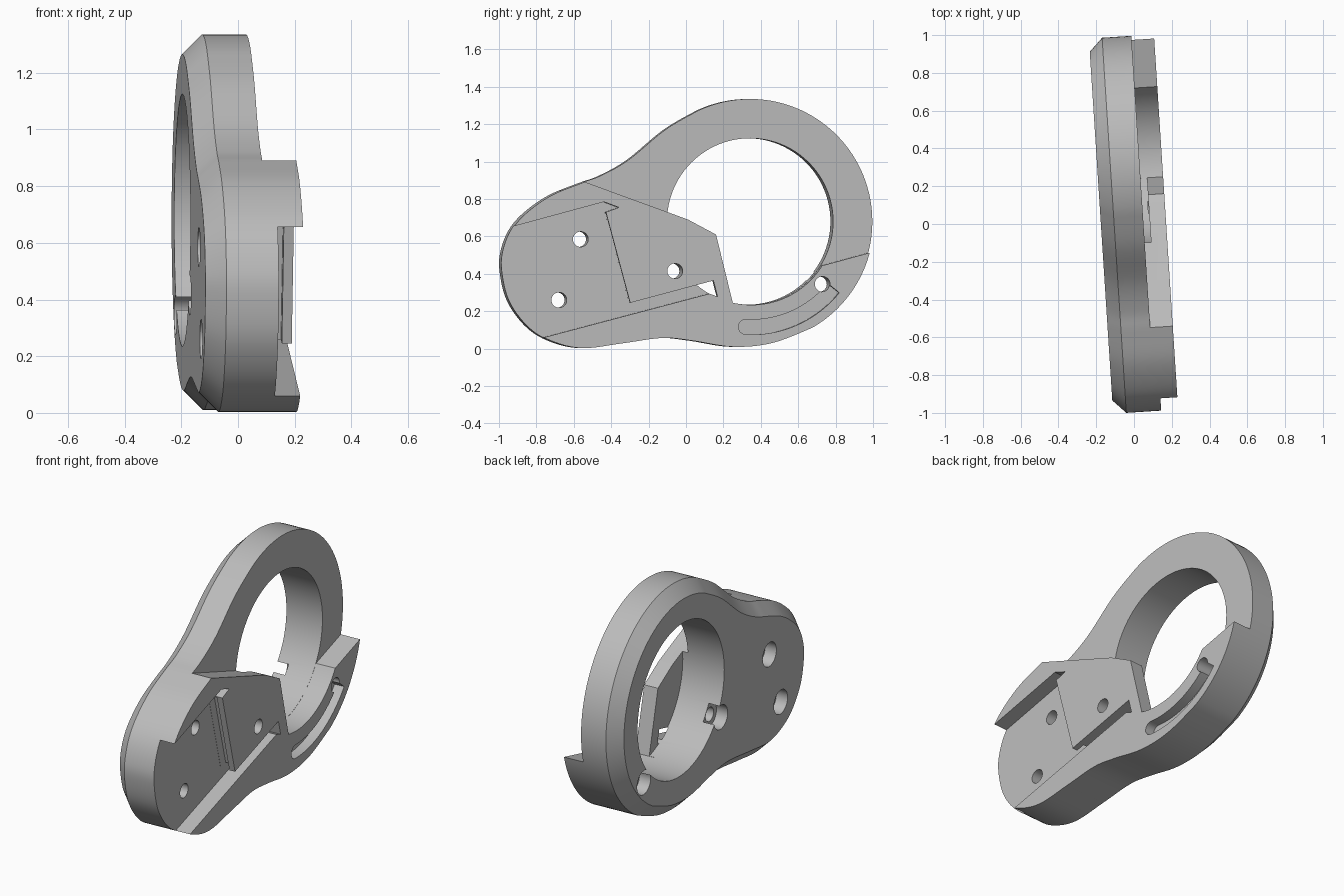
import bpy, bmesh, math
from mathutils import Vector

if "Cube" in bpy.data.objects:
    bpy.data.objects.remove(bpy.data.objects["Cube"], do_unlink=True)

# Plate coordinates: depth runs along x, the profile lies in y and z
BACK, RING_FACE, FLOOR, FRONT = -0.175, 0.05, 0.08, 0.17
CHAMFER = 0.07
RING = Vector((0.34, 0.68))
HOLE_R, RIM_R = 0.445, 0.655

grey = bpy.data.materials.new("plain_grey")
grey.use_nodes = True
grey.diffuse_color = (0.5, 0.5, 0.5, 1)
bsdf = next(n for n in grey.node_tree.nodes if n.type == "BSDF_PRINCIPLED")
bsdf.inputs["Base Color"].default_value = (0.5, 0.5, 0.5, 1)


def arc(centre, radius, start, end, steps):
    angles = [math.radians(start + (end - start) * i / steps) for i in range(steps + 1)]
    return [Vector(centre) + radius * Vector((math.cos(a), math.sin(a))) for a in angles]


def circle(centre, radius, steps=32):
    return arc(centre, radius, 0, 360, steps)[:-1]


def spline(points, steps=6):
    """Smooth curve from the second point to the last but one."""
    pts = [Vector(p) for p in points]
    out = []
    for a, b, c, d in zip(pts, pts[1:], pts[2:], pts[3:]):
        for i in range(steps):
            t = i / steps
            out.append(0.5 * (2 * b + (c - a) * t + (2 * a - 5 * b + 4 * c - d) * t ** 2
                              + (3 * b - a - 3 * c + d) * t ** 3))
    return out


def inset(loop, amount):
    result = []
    for i, p in enumerate(loop):
        tangent = (loop[(i + 1) % len(loop)] - loop[i - 1]).normalized()
        result.append(p + amount * Vector((-tangent.y, tangent.x)))
    return result


def loft(name, sections):
    """Solid through (depth, loop) sections, closed at both ends."""
    bm = bmesh.new()
    rings = [[bm.verts.new((x, p[0], p[1])) for p in loop] for x, loop in sections]
    for low, high in zip(rings, rings[1:]):
        for i in range(len(low)):
            j = (i + 1) % len(low)
            bm.faces.new((low[i], low[j], high[j], high[i]))
    bm.faces.new(rings[0][::-1])
    bm.faces.new(rings[-1])
    bmesh.ops.recalc_face_normals(bm, faces=bm.faces)
    mesh = bpy.data.meshes.new(name)
    bm.to_mesh(mesh)
    bm.free()
    mesh.materials.append(grey)
    obj = bpy.data.objects.new(name, mesh)
    bpy.context.collection.objects.link(obj)
    return obj


# Body outline: round rim at one end, smooth lobe at the other
rim = arc(RING, RIM_R, -60, 115, 60)
lobe = [(-0.115, 1.17), (-0.31, 1.01), (-0.46, 0.925), (-0.57, 0.885), (-0.73, 0.82),
        (-0.86, 0.73), (-0.94, 0.64), (-0.985, 0.53), (-0.993, 0.42), (-0.955, 0.26),
        (-0.86, 0.125), (-0.74, 0.045), (-0.57, 0.003), (-0.355, 0.028), (-0.14, 0.057),
        (0.02, 0.043), (0.24, 0.01), (0.45, 0.03)]
outline = rim[:-1] + spline([rim[-2], rim[-1]] + lobe + [rim[0], rim[1]])
body = loft("latch_plate", [(BACK, inset(outline, CHAMFER)),
                            (BACK + CHAMFER, outline), (FRONT, outline)])


def cut(name, loop, low, high):
    cutter = loft(name, [(low, loop), (high, loop)])
    cutter.hide_render = True
    mod = body.modifiers.new(name, "BOOLEAN")
    mod.operation, mod.solver, mod.object = "DIFFERENCE", "EXACT", cutter
    bpy.context.view_layer.objects.active = body
    bpy.ops.object.modifier_apply(modifier=name)
    bpy.data.objects.remove(cutter, do_unlink=True)


# Large ring opening, stopping under the raised cap
cut("ring_opening", circle(RING, HOLE_R, 96), -0.3, FLOOR + 0.004)

# Lowered ring face, bounded by the cap and the lower lip
lowered = ([(-0.7, 0.945), (0, 0.69), (0.15, 0.61)]
           + arc(RING, HOLE_R + 0.001, -103, -32, 30)
           + [(1.1, 0.547), (1.2, 1.5), (-0.7, 1.5)])
cut("lowered_face", lowered, RING_FACE, 0.3)

# Slanted pocket with corner reliefs, and the undercut at its step
pocket = [(-1.2, 0.582), (-0.45, 0.785), (-0.37, 0.755), (-0.44, 0.73), (-0.31, 0.245),
          (0.136, 0.364), (0.158, 0.278), (0.115, 0.294), (-1.2, -0.053)]
cut("pocket", pocket, FLOOR, 0.3)
cut("undercut", [(-0.5, 0.7), (-0.39, 0.74), (-0.26, 0.258), (-0.4, 0.22)],
    FLOOR + 0.001, 0.135)

# Curved groove in the lower lip
groove = (arc(RING, 0.525, -93, -39, 28) + arc(RING, 0.605, -39, -93, 28))
cut("curved_groove", groove, FRONT - 0.06, 0.3)
cut("groove_end", circle(RING + Vector((-0.03, -0.564)), 0.04, 24), FRONT - 0.0601, 0.31)

# Screw holes with counterbores on the back
for hole in [(-0.57, 0.585), (-0.685, 0.26), (-0.07, 0.415), (0.72, 0.345)]:
    cut("screw_hole", circle(hole, 0.041), -0.31, 0.32)
    cut("counterbore", circle(hole, 0.07), -0.32, BACK + 0.07)

# Slight turn about the upright axis
body.rotation_euler.z = math.radians(3.7)
bpy.ops.object.select_all(action="DESELECT")
body.select_set(True)
bpy.context.view_layer.objects.active = body
bpy.ops.object.shade_smooth_by_angle(angle=math.radians(25))
